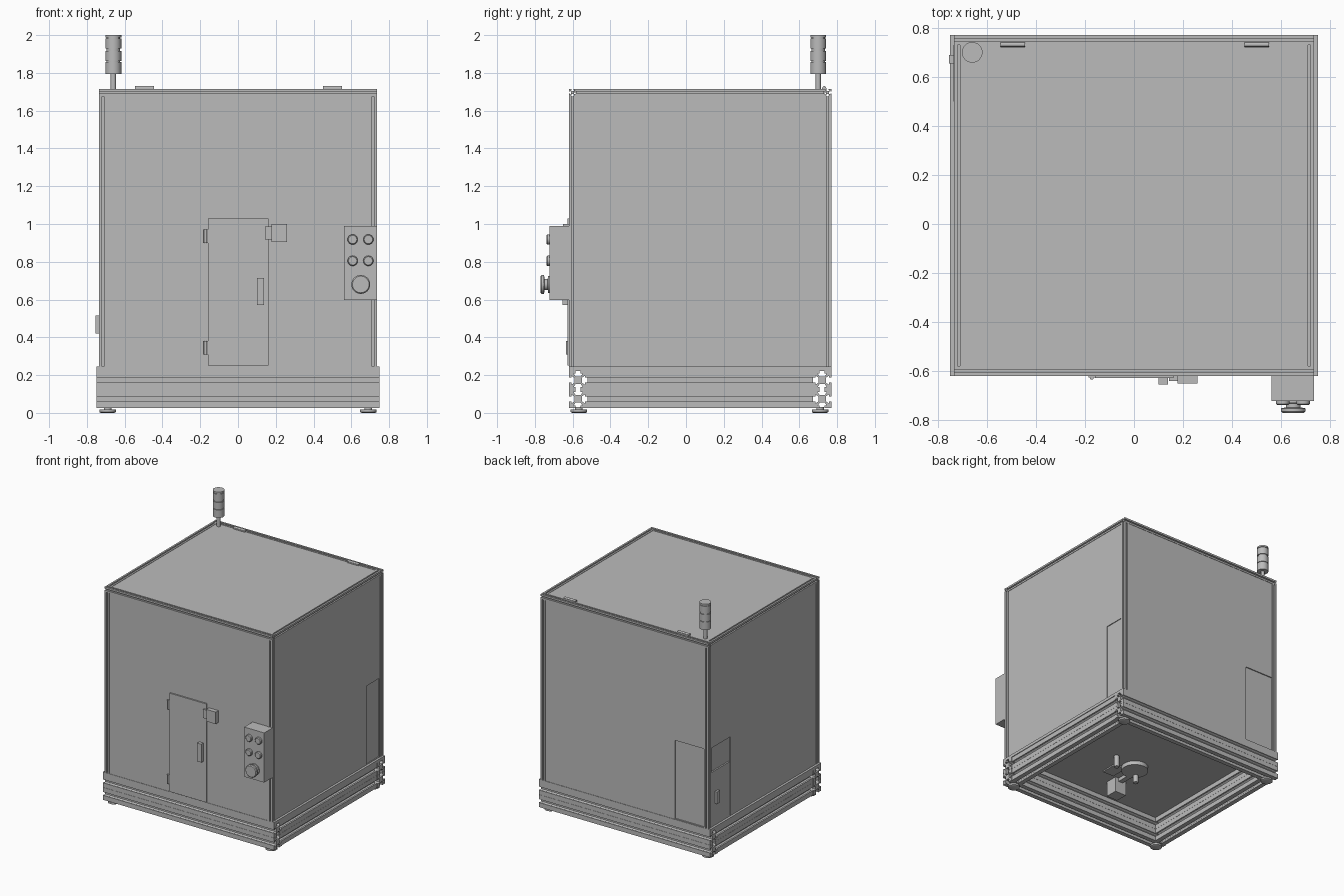
import bpy, bmesh, math
from mathutils import Matrix, Vector

old = bpy.data.objects.get("Cube")
if old:
    bpy.data.objects.remove(old, do_unlink=True)

GREY = (0.5, 0.5, 0.5, 1)
grey = bpy.data.materials.new("plain_grey")
grey.use_nodes = True
grey.diffuse_color = GREY
grey.node_tree.nodes["Principled BSDF"].inputs["Base Color"].default_value = GREY

FRONT, BACK, SIDE = -0.62, 0.77, 0.735
MID_Y = (FRONT + BACK) / 2
FLOOR, ROOF = 0.245, 1.715


def finish(name, bm):
    bmesh.ops.recalc_face_normals(bm, faces=bm.faces)
    mesh = bpy.data.meshes.new(name)
    bm.to_mesh(mesh)
    bm.free()
    obj = bpy.data.objects.new(name, mesh)
    bpy.context.collection.objects.link(obj)
    mesh.materials.append(grey)
    return obj


def box(name, x, y, z):
    """Block from (low, high) pairs on each axis."""
    bm = bmesh.new()
    bmesh.ops.create_cube(bm, size=1)
    for v in bm.verts:
        v.co = Vector([(lo + hi) / 2 + c * (hi - lo)
                       for (lo, hi), c in zip((x, y, z), v.co)])
    return finish(name, bm)


def axis_matrix(axis):
    if axis == "X":
        return Matrix(((0, 0, 1), (1, 0, 0), (0, 1, 0))).to_4x4()
    if axis == "Y":
        return Matrix(((1, 0, 0), (0, 0, 1), (0, 1, 0))).to_4x4()
    return Matrix.Identity(4)


def extrude(name, outline, start, length, axis):
    """Sweep a flat outline from a start point along an axis."""
    bm = bmesh.new()
    face = bm.faces.new([bm.verts.new((u, v, 0)) for u, v in outline])
    new = bmesh.ops.extrude_face_region(bm, geom=[face])["geom"]
    bmesh.ops.translate(bm, vec=(0, 0, length),
                        verts=[g for g in new if isinstance(g, bmesh.types.BMVert)])
    bm.transform(Matrix.Translation(start) @ axis_matrix(axis))
    return finish(name, bm)


def slotted_bar(name, half, start, length, axis):
    """Square bar with a T-shaped slot in each of its four sides."""
    mouth, wide, lip, core = (half * k for k in (0.27, 0.48, 0.72, 0.4))
    side = [(half, half), (mouth, half), (mouth, lip), (wide, lip), (mouth, core),
            (-mouth, core), (-wide, lip), (-mouth, lip), (-mouth, half)]
    outline = []
    for k in range(4):
        c, s = round(math.cos(k * math.pi / 2)), round(math.sin(k * math.pi / 2))
        outline += [(c * u - s * v, s * u + c * v) for u, v in side]
    return extrude(name, outline, start, length, axis)


def turned(name, profile, start, axis="Z", steps=32):
    """Lathe (radius, height) pairs around an axis."""
    bm = bmesh.new()
    pts = [(0, profile[0][1])] + profile + [(0, profile[-1][1])]
    verts = [bm.verts.new((r, 0, h)) for r, h in pts]
    edges = [bm.edges.new(pair) for pair in zip(verts, verts[1:])]
    bmesh.ops.spin(bm, geom=verts + edges, axis=(0, 0, 1), cent=(0, 0, 0),
                   angle=math.tau, steps=steps)
    bmesh.ops.remove_doubles(bm, verts=bm.verts, dist=1e-5)
    bm.transform(Matrix.Translation(start) @ axis_matrix(axis))
    obj = finish(name, bm)
    bpy.ops.object.select_all(action="DESELECT")
    obj.select_set(True)
    bpy.context.view_layer.objects.active = obj
    bpy.ops.object.shade_smooth_by_angle(angle=math.radians(35))
    return obj


def recess(panel, x, y, z):
    """Sink a rectangular pocket into a panel."""
    cutter = box("pocket_cutter", x, y, z)
    cutter.hide_render = True
    mod = panel.modifiers.new("pocket", "BOOLEAN")
    mod.operation, mod.object = "DIFFERENCE", cutter
    mod.solver = "EXACT"
    bpy.context.view_layer.objects.active = panel
    bpy.ops.object.modifier_apply(modifier="pocket")
    bpy.data.objects.remove(cutter, do_unlink=True)


# Base frame: two stacked slotted bars on every side
H = 0.049
for level, z in (("lower", 0.074), ("upper", 0.173)):
    for end, y in (("front", FRONT + H), ("back", BACK - H)):
        slotted_bar(f"{level}_base_{end}", H, (-0.75, y, z), 1.5, "X")
    for end, s in (("right", -1), ("left", 1)):
        slotted_bar(f"{level}_base_{end}", H, (s * (0.745 - H), FRONT + 2 * H, z),
                    BACK - FRONT - 4 * H, "Y")
box("floor_plate", (-0.75, 0.75), (FRONT, BACK), (0.222, FLOOR))

# Feet
for x in (-0.69, 0.69):
    for y in (-0.567, 0.71):
        turned("foot", [(0.036, 0), (0.044, 0.004), (0.044, 0.018), (0.02, 0.018),
                        (0.02, 0.03)], (x, y, 0))

# Upper frame: corner posts and top rails
P = 0.02
for y in (FRONT + P, BACK - P):
    slotted_bar("top_rail", P, (-SIDE, y, ROOF - P), 2 * SIDE, "X")
    for s in (-1, 1):
        slotted_bar("corner_post", P, (s * (SIDE - P), y, FLOOR),
                    ROOF - 2 * P - FLOOR, "Z")
for s in (-1, 1):
    slotted_bar("side_rail", P, (s * (SIDE - P), FRONT + 2 * P, ROOF - P),
                BACK - FRONT - 4 * P, "Y")

# Enclosure panels
SINK = 0.003
WALL = (FLOOR, ROOF - 2 * P)
PX, PY = SIDE - 1.4 * P, (FRONT + 1.4 * P, BACK - 1.4 * P)
box("front_panel", (-PX, PX), (FRONT + SINK, FRONT + 0.02), WALL)
back = box("back_panel", (-PX, PX), (BACK - 0.02, BACK - SINK), WALL)
right = box("right_panel", (0.02 - SIDE, SINK - SIDE), PY, WALL)
left = box("left_panel", (SIDE - 0.02, SIDE - SINK), PY, WALL)
box("roof_panel", (-PX, PX), PY, (ROOF - 0.02, ROOF - SINK))

# Service openings near the rear corners
OPEN = (FLOOR + 0.005, 0.87)
recess(back, (-0.70, -0.44), (BACK - 0.011, BACK + 0.01), OPEN)
recess(right, (-SIDE - 0.01, 0.011 - SIDE), (0.49, 0.735), OPEN)
recess(left, (SIDE - 0.009, SIDE + 0.01), (0.56, 0.72), OPEN)
box("side_door", (-SIDE - 0.001, 0.013 - SIDE), (0.50, 0.73), (OPEN[0], 0.68))
box("side_door_handle", (-0.755, -SIDE), (0.655, 0.69), (0.42, 0.515))

# Front door with hinges, handle and latch
box("front_door", (-0.16, 0.162), (FRONT - 0.008, FRONT + 0.01), (0.25, 1.03))
for z in (0.31, 0.90):
    box("door_hinge_leaf", (-0.185, -0.16), (FRONT - 0.006, FRONT + 0.01), (z, z + 0.07))
    turned("door_hinge_pin", [(0.008, 0), (0.008, 0.07)], (-0.172, FRONT - 0.007, z))
box("door_handle", (0.10, 0.138), (FRONT - 0.035, FRONT), (0.57, 0.715))
box("latch_body", (0.178, 0.26), (FRONT - 0.03, FRONT + 0.01), (0.905, 1.0))
box("latch_tongue", (0.142, 0.178), (FRONT - 0.02, FRONT), (0.918, 0.988))

# Control box with push buttons and stop button
BOX_FACE = -0.722
box("control_box", (0.56, SIDE), (BOX_FACE, FRONT + 0.01), (0.597, 0.99))
for x in (0.607, 0.69):
    for z in (0.805, 0.918):
        turned("push_button", [(0.027, 0.005), (0.027, -0.012), (0.022, -0.017)],
               (x, BOX_FACE, z), "Y")
turned("stop_button", [(0.044, 0.005), (0.044, -0.008), (0.03, -0.01), (0.03, -0.026),
                       (0.05, -0.03), (0.05, -0.042), (0.044, -0.048)],
       (0.65, BOX_FACE, 0.68), "Y")

# Roof hinges
for x in (-0.545, 0.45):
    turned("roof_hinge_pin", [(0.009, 0), (0.009, 0.1)], (x, 0.732, 1.721), "X")
    box("roof_hinge_leaf", (x, x + 0.1), (0.72, 0.745), (ROOF - 0.01, ROOF + 0.006))

# Signal tower
TOWER = (-0.66, 0.70, 0)
turned("tower_pole", [(0.014, ROOF - 0.02), (0.014, 1.81)], TOWER)
turned("tower_core", [(0.036, 1.80), (0.036, 1.99)], TOWER)
for lo, hi in ((1.795, 1.858), (1.862, 1.917), (1.928, 1.983), (1.987, 2.0)):
    turned("tower_segment", [(0.042, lo), (0.042, hi)], TOWER)

# Mechanism under the floor plate
turned("under_disc", [(0.1, 0.19), (0.1, 0.225)], (-0.05, -0.05, 0))
box("under_motor", (-0.13, -0.03), (-0.35, -0.25), (0.1, 0.225))
box("under_arm", (-0.1, -0.06), (-0.25, -0.12), (0.195, 0.225))
box("under_bracket", (0.0, 0.1), (-0.24, -0.1), (0.212, 0.225))
for x, y in ((0.16, -0.01), (-0.1, -0.1)):
    turned("under_rod", [(0.02, 0.13), (0.02, 0.225)], (x, y, 0), steps=16)
